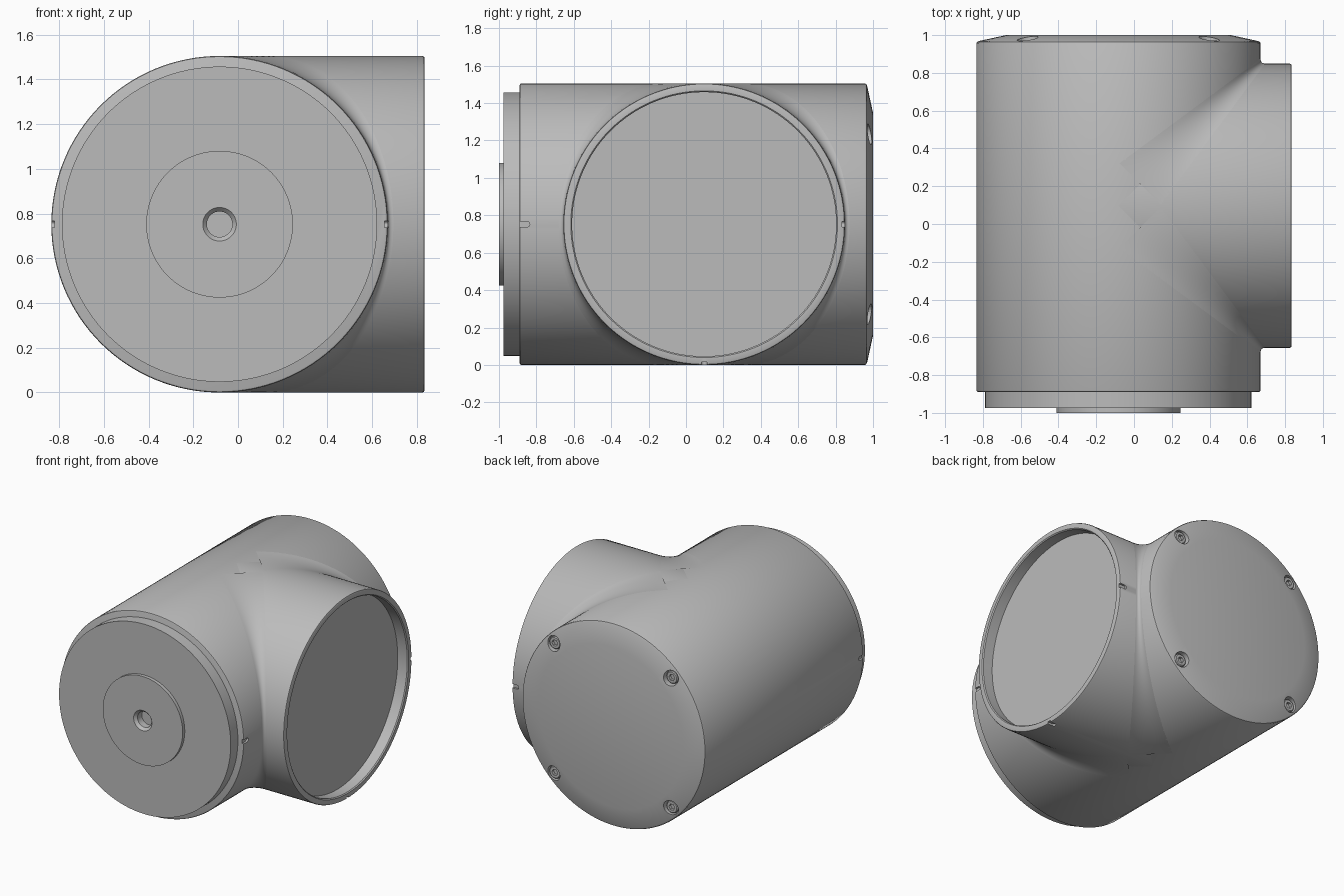
import bpy, bmesh, math
from math import sin, cos, pi

if "Cube" in bpy.data.objects:
    bpy.data.objects.remove(bpy.data.objects["Cube"])

R = 0.7525                        # radius shared by both tubes
XC, YC, ZC = -0.0825, 0.097, R    # axes of the main tube and the branch
FRONT, MOUTH = -0.89, 0.835       # rims of the main tube and the branch

grey = bpy.data.materials.new("cast grey")
grey.use_nodes = True
grey.diffuse_color = (0.5, 0.5, 0.5, 1)
grey.node_tree.nodes["Principled BSDF"].inputs["Base Color"].default_value = (0.5, 0.5, 0.5, 1)


def along_y(u, v, h):
    return (XC + u, h, ZC + v)


def along_x(u, v, h):
    return (h, YC + u, ZC + v)


def finish(name, bm, fix=True):
    if fix:
        bmesh.ops.recalc_face_normals(bm, faces=bm.faces)
    mesh = bpy.data.meshes.new(name)
    bm.to_mesh(mesh)
    bm.free()
    mesh.materials.append(grey)
    ob = bpy.data.objects.new(name, mesh)
    bpy.context.collection.objects.link(ob)
    return ob


def smooth(ob):
    bpy.ops.object.select_all(action='DESELECT')
    ob.select_set(True)
    bpy.context.view_layer.objects.active = ob
    bpy.ops.object.shade_smooth_by_angle(angle=math.radians(30))


def lathe(name, profile, place, n=128, du=0, dv=0):
    """Closed solid of revolution through (radius, height) points, capped at both ends."""
    bm = bmesh.new()
    rings = [[bm.verts.new(place(du + r * cos(2 * pi * i / n), dv + r * sin(2 * pi * i / n), h))
              for i in range(n)] for r, h in profile]
    for a, b in zip(rings, rings[1:]):
        for i in range(n):
            j = (i + 1) % n
            bm.faces.new((a[i], a[j], b[j], b[i]))
    bm.faces.new(rings[0])
    bm.faces.new(rings[-1])
    return finish(name, bm)


def cut(target, cutter):
    cutter.hide_render = True
    cutter.hide_viewport = True
    mod = target.modifiers.new(cutter.name, 'BOOLEAN')
    mod.operation = 'DIFFERENCE'
    mod.solver = 'EXACT'
    mod.object = cutter


def slot(name, rim, inward, angle, place):
    """Round-ended cutter for an alignment slot in a tube rim."""
    bm = bmesh.new()
    w, length = 0.015, 0.04
    outline = [(-w, -0.03), (w, -0.03)]
    outline += [(w * cos(a), length + w * sin(a)) for a in [pi * k / 8 for k in range(9)]]
    loops = []
    for rad in (R - 0.015, R + 0.03):
        loops.append([bm.verts.new(place(rad * cos(angle) - t * sin(angle),
                                         rad * sin(angle) + t * cos(angle),
                                         rim + inward * d)) for t, d in outline])
    m = len(outline)
    for i in range(m):
        j = (i + 1) % m
        bm.faces.new((loops[0][i], loops[0][j], loops[1][j], loops[1][i]))
    bm.faces.new(loops[0])
    bm.faces.new(loops[1])
    return finish(name, bm)


# Main tube with a shallow cone at the back
main_tube = lathe("main_tube", [
    (R - 0.01, FRONT), (R - 0.003, FRONT + 0.003), (R, FRONT + 0.01),
    (R, 0.957), (R - 0.004, 0.964), (R - 0.015, 0.969), (0.595, 1.0)], along_y)

# Stepped front spigot with hub and tapered centre hole
spigot = lathe("front_spigot", [
    (0.705, FRONT + 0.02), (0.705, -0.975), (0.328, -0.975), (0.328, -1.0),
    (0.075, -1.0), (0.057, -0.98), (0.057, -0.93)], along_y)

# Side branch with a recessed mouth
branch = lathe("side_branch", [
    (R, XC), (R, MOUTH - 0.01), (R - 0.003, MOUTH - 0.003), (R - 0.01, MOUTH),
    (0.713, MOUTH), (0.706, MOUTH - 0.007), (0.706, 0.75)], along_x)

# Blend between the tubes, widening toward top and bottom
bm = bmesh.new()
STEPS, ARC = 96, 10
for side in (1, -1):
    rows = []
    for i in range(STEPS + 1):
        phi = (i / STEPS - 0.5) * pi * 0.995
        c, s = cos(phi), sin(phi)
        w = 0.025 + 0.195 * (1 - c)
        k = c * c / (c * c + 2 * s * s)
        a = (R * c, R * c + w, R * s)
        b = (R * c + w, R * c, R * s)
        mid = R * c + w / 2 - k * w / 2
        p = (mid, mid, R * s - k * w * s / c)
        row = []
        for j in range(ARC + 1):
            t = j / ARC
            x, y, z = [(1 - t) ** 2 * a[q] + 2 * t * (1 - t) * p[q] + t * t * b[q] for q in range(3)]
            row.append(bm.verts.new((XC + x, YC + side * y, ZC + z)))
        rows.append(row)
    for lo, hi in zip(rows, rows[1:]):
        for j in range(ARC):
            quad = (lo[j], hi[j], hi[j + 1], lo[j + 1])
            bm.faces.new(quad if side > 0 else quad[::-1])
bm.normal_update()
if sum(f.normal.x for f in bm.faces) < 0:
    bmesh.ops.reverse_faces(bm, faces=bm.faces)
blend = finish("tube_blend", bm, fix=False)

# Alignment slots in the rims
for i, angle in enumerate((0, pi)):
    cut(main_tube, slot(f"main_slot_cutter_{i}", FRONT, 1, angle, along_y))
for i, angle in enumerate((0, -pi / 2)):
    cut(branch, slot(f"branch_slot_cutter_{i}", MOUTH, -1, angle, along_x))

# Four counterbored socket screws in the back cone
screws = []
for i in range(4):
    turn = pi / 4 + i * pi / 2
    du, dv = 0.68 * cos(turn), 0.68 * sin(turn)
    bore = lathe(f"screw_bore_cutter_{i}", [(0.055, 0.94), (0.055, 1.05)], along_y, 32, du, dv)
    cut(main_tube, bore)
    screws.append(lathe(f"screw_head_{i}", [(0.046, 0.93), (0.046, 0.965), (0.04, 0.971), (0.026, 0.971)],
                        along_y, 32, du, dv))
    socket = lathe(f"screw_socket_cutter_{i}", [(0.024, 0.95), (0.024, 1.0)], along_y, 6, du, dv)
    cut(screws[-1], socket)

for ob in [main_tube, spigot, branch, blend] + screws:
    smooth(ob)
